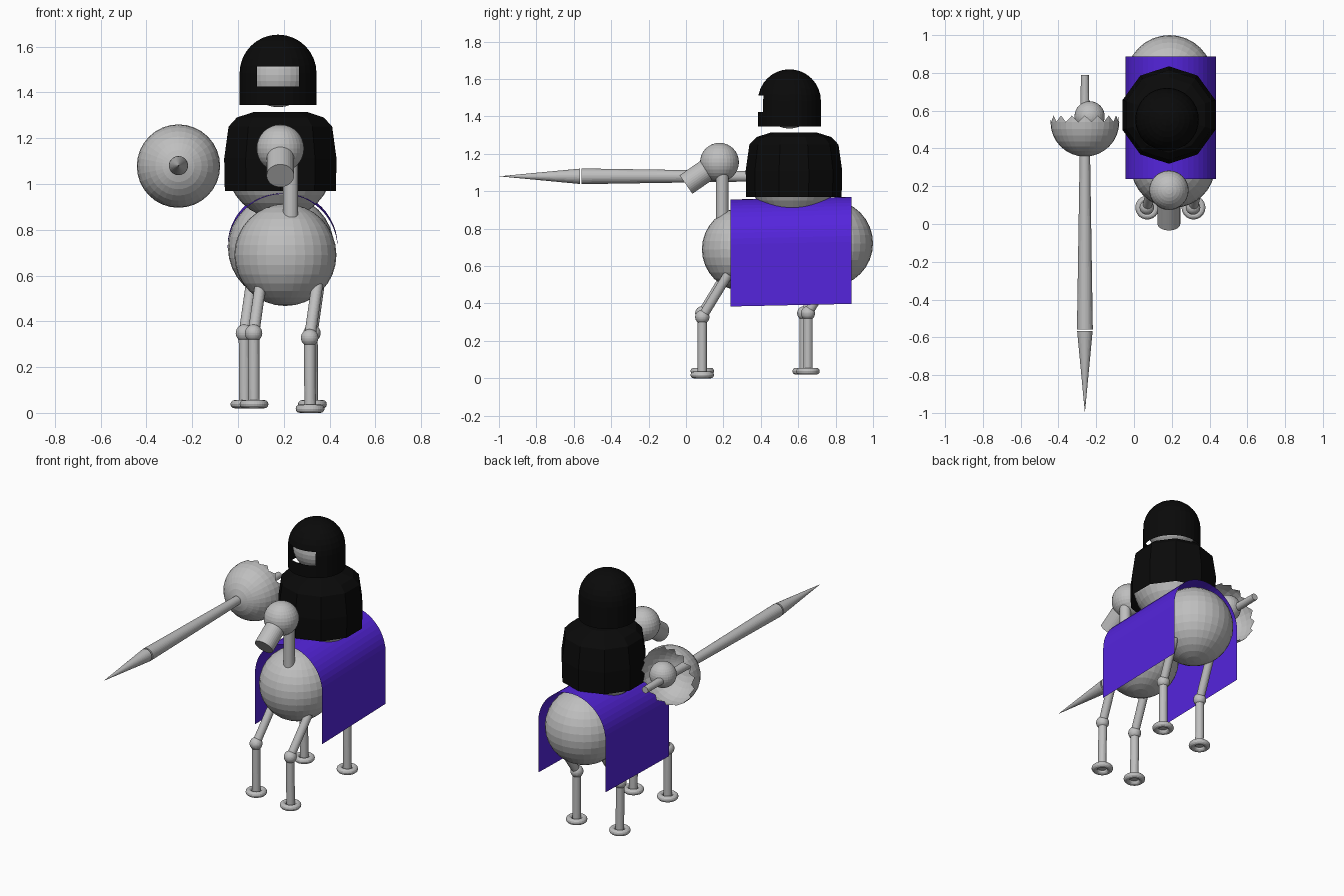
import bpy, bmesh, math
from mathutils import Vector

if "Cube" in bpy.data.objects:
    bpy.data.objects.remove(bpy.data.objects["Cube"])


def material(name, rgb):
    m = bpy.data.materials.new(name)
    m.diffuse_color = (*rgb, 1)
    m.use_nodes = True
    m.node_tree.nodes["Principled BSDF"].inputs["Base Color"].default_value = m.diffuse_color
    return m


GREY = material("plain_grey", (0.52, 0.52, 0.52))
BLACK = material("black_armour", (0.003, 0.003, 0.003))
PURPLE = material("purple_cloth", (0.09, 0.018, 0.72))


def finish(name, bm, mat, recalc=True):
    if recalc:
        bmesh.ops.recalc_face_normals(bm, faces=bm.faces)
    me = bpy.data.meshes.new(name)
    bm.to_mesh(me)
    bm.free()
    me.materials.append(mat)
    ob = bpy.data.objects.new(name, me)
    bpy.context.collection.objects.link(ob)
    return ob


def ball(name, loc, r):
    bm = bmesh.new()
    bmesh.ops.create_uvsphere(bm, u_segments=32, v_segments=16, radius=r)
    bmesh.ops.translate(bm, verts=bm.verts, vec=loc)
    return finish(name, bm, GREY)


def rod(name, a, b, r1, r2=None):
    """Round bar or cone from point a to point b."""
    a, b = Vector(a), Vector(b)
    d = b - a
    bm = bmesh.new()
    bmesh.ops.create_cone(bm, cap_ends=True, segments=32, radius1=r1,
                          radius2=r1 if r2 is None else r2, depth=d.length)
    bmesh.ops.rotate(bm, verts=bm.verts, matrix=d.to_track_quat('Z', 'Y').to_matrix())
    bmesh.ops.translate(bm, verts=bm.verts, vec=(a + b) / 2)
    return finish(name, bm, GREY)


def loft(bm, rings, closed=True):
    """Skin a list of point rings with quads; return the vertex rings."""
    vs = [[bm.verts.new(p) for p in ring] for ring in rings]
    for lo, hi in zip(vs, vs[1:]):
        n = len(lo)
        for i in range(n if closed else n - 1):
            j = (i + 1) % n
            bm.faces.new((lo[i], lo[j], hi[j], hi[i]))
    return vs


def lathe_rings(profile, cx, cy, n):
    return [[(cx + r * math.sin(2 * math.pi * i / n), cy + r * math.cos(2 * math.pi * i / n), z)
             for i in range(n)] for r, z in profile]


# Horse body, neck and head
ball("horse_chest", (0.207, 0.308, 0.69), 0.223)
ball("horse_rump", (0.188, 0.768, 0.722), 0.232)
rod("horse_neck", (0.23, 0.194, 0.7), (0.23, 0.194, 1.15), 0.033)
ball("horse_head", (0.185, 0.179, 1.155), 0.104)
rod("horse_muzzle", (0.185, 0.165, 1.15), (0.185, 0.0, 1.036), 0.06)

# Legs: hoof ring, shin, knee and thigh
for name, x, y, z in (("front_right", 0.315, 0.087, 0.018), ("front_left", 0.07, 0.087, 0.038),
                      ("back_right", 0.325, 0.652, 0.038), ("back_left", 0.03, 0.632, 0.038)):
    knee = Vector((x - 0.002, y, z + 0.31))
    bpy.ops.mesh.primitive_torus_add(location=(x, y, z), major_radius=0.045, minor_radius=0.018,
                                     major_segments=32, minor_segments=12)
    hoof = bpy.context.object
    hoof.name = name + "_hoof"
    hoof.data.materials.append(GREY)
    rod(name + "_shin", (x, y, z), knee, 0.025)
    ball(name + "_knee", knee, 0.038)
    rod(name + "_thigh", knee, knee + Vector((0.033, 0.14, 0.23)), 0.025)

# Saddle cloth: open arch draped over the horse
arch = [(-0.24, -0.332)] + [(-0.24 * math.cos(math.pi * i / 24), 0.24 * math.sin(math.pi * i / 24))
                            for i in range(25)] + [(0.24, -0.332)]
bm = bmesh.new()
loft(bm, [[(0.195 + u, y, zc + v) for u, v in arch] for y, zc in ((0.238, 0.716), (0.886, 0.73))],
     closed=False)
finish("saddle_cloth", bm, PURPLE)

# Rider body and faceted breastplate
ball("rider_body", (0.182, 0.572, 1.08), 0.232)
bm = bmesh.new()
rings = loft(bm, lathe_rings([(0.255, 0.97), (0.258, 1.11), (0.238, 1.25), (0.2, 1.29), (0.12, 1.315)],
                             0.185, 0.577, 10))
bm.faces.new(rings[-1])
finish("breastplate", bm, BLACK)

# Rider head and helmet with an open visor slot
ball("rider_head", (0.176, 0.553, 1.476), 0.141)
R, CX, CY = 0.168, 0.175, 0.553
dome = [(R * math.cos(math.pi / 2 * i / 8), 1.484 + R * math.sin(math.pi / 2 * i / 8)) for i in range(8)]
bm = bmesh.new()
rings = loft(bm, lathe_rings([(R, 1.345)] + dome, CX, CY, 32))
tip = bm.verts.new((CX, CY, 1.484 + R))
for i in range(32):
    bm.faces.new((rings[-1][i], rings[-1][(i + 1) % 32], tip))
for co, no in (((0.082, 0, 0), (1, 0, 0)), ((0.266, 0, 0), (1, 0, 0)),
               ((0, 0, 1.425), (0, 0, 1)), ((0, 0, 1.513), (0, 0, 1))):
    bmesh.ops.bisect_plane(bm, geom=bm.verts[:] + bm.edges[:] + bm.faces[:], dist=1e-5,
                           plane_co=co, plane_no=no)
slot = []
for f in bm.faces:
    c = f.calc_center_median()
    if 0.082 < c.x < 0.266 and 1.425 < c.z < 1.513 and c.y < CY:
        slot.append(f)
bmesh.ops.delete(bm, geom=slot, context='FACES')
finish("helmet", bm, BLACK)

# Lance: tapering shaft, tip and hand
rod("lance_shaft", (-0.26, 0.79, 1.08), (-0.26, -0.558, 1.08), 0.021, 0.042)
rod("lance_tip", (-0.26, -0.567, 1.08), (-0.26, -1.0, 1.08), 0.041, 0.0)
ball("rider_hand", (-0.235, 0.57, 1.09), 0.08)

# Hand guard: bowl facing forward with a jagged rim
bm = bmesh.new()
n, r = 32, 0.182
rings = []
for k in range(1, 10):
    a = math.pi / 2 * k / 8
    ring = []
    for i in range(n):
        t = 2 * math.pi * i / n
        b = a - (0.2 if k == 9 and i % 2 else 0.0)
        b = max(b, math.pi / 2 + 0.01) if k == 9 else b
        ring.append((-0.26 + r * math.sin(b) * math.cos(t), 0.539 - r * math.cos(b),
                     1.078 + r * math.sin(b) * math.sin(t)))
    rings.append(ring)
vs = loft(bm, rings)
tip = bm.verts.new((-0.26, 0.539 - r, 1.078))
for i in range(n):
    bm.faces.new((vs[0][(i + 1) % n], vs[0][i], tip))
finish("lance_guard", bm, GREY)
